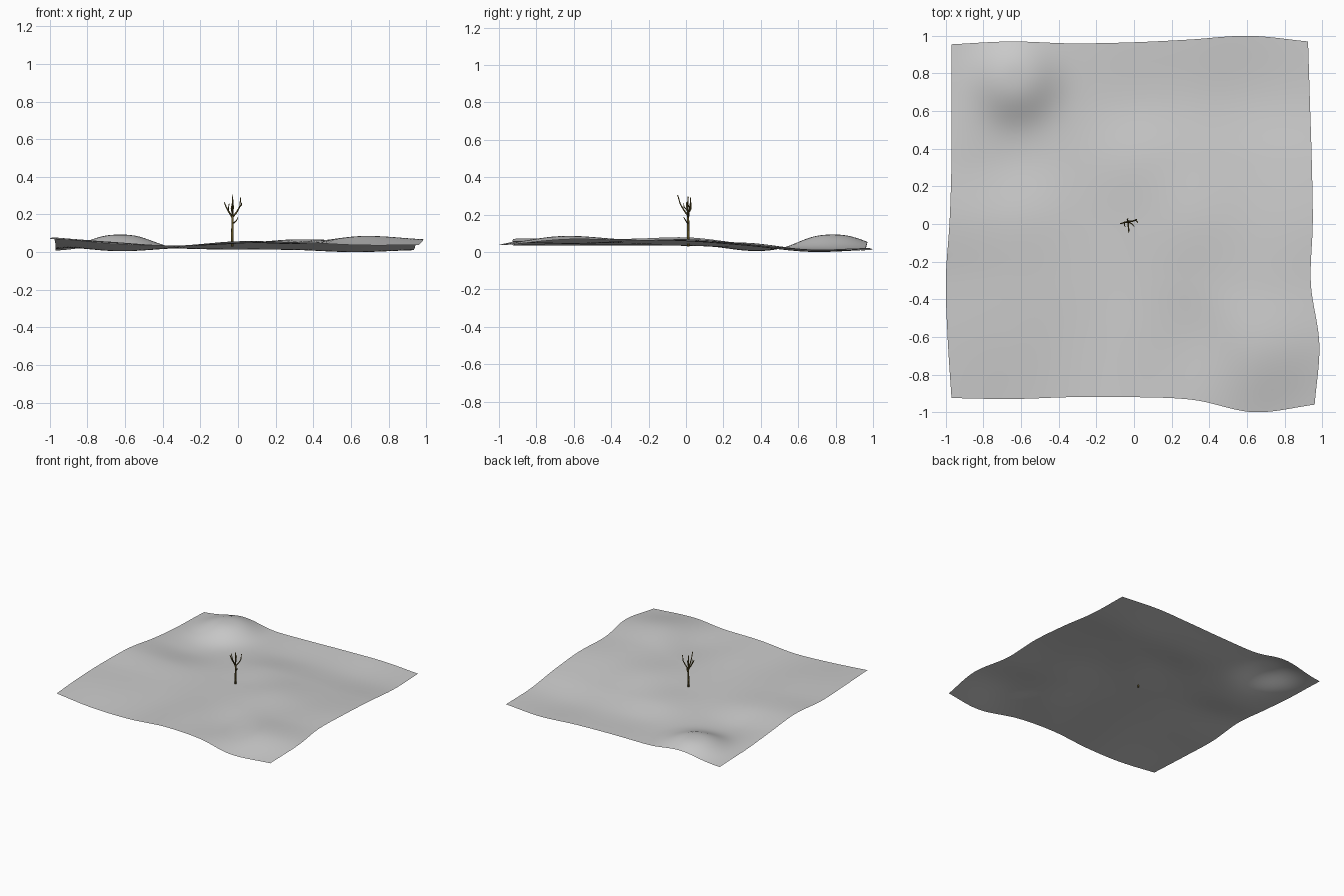
import bpy, bmesh, math
from mathutils import Vector

if "Cube" in bpy.data.objects:
    bpy.data.objects.remove(bpy.data.objects["Cube"])


def material(name, rgb):
    m = bpy.data.materials.new(name)
    m.diffuse_color = (*rgb, 1)
    m.use_nodes = True
    m.node_tree.nodes["Principled BSDF"].inputs["Base Color"].default_value = m.diffuse_color
    return m


SAND = material("pale grey", (0.6, 0.6, 0.6))
BARK = material("dark olive bark", (0.13, 0.095, 0.02))


def spline(v, t):
    """Smooth curve through evenly spaced values, t in 0..1."""
    v = [2 * v[0] - v[1]] + list(v) + [2 * v[-1] - v[-2]]
    s = t * (len(v) - 3)
    i = min(int(s), len(v) - 4)
    f = s - i
    a, b, c, d = v[i:i + 4]
    return b + 0.5 * f * (c - a + f * (2*a - 5*b + 4*c - d + f * (3*(b - c) + d - a)))


def finish(name, bm, mat):
    me = bpy.data.meshes.new(name)
    bm.to_mesh(me)
    bm.free()
    me.materials.append(mat)
    for p in me.polygons:
        p.use_smooth = True
    ob = bpy.data.objects.new(name, me)
    bpy.context.collection.objects.link(ob)
    return ob


# Rolling ground: coarse heights (front row first) and wavy outline
HEIGHTS = [
    [.078, .050, .042, .065, .060, .045, .045],
    [.080, .060, .042, .060, .052, .092, .075],
    [.078, .060, .043, .052, .065, .075, .070],
    [.085, .058, .040, .052, .075, .065, .070],
    [.050, .014, .030, .055, .050, .040, .050],
    [.025, .022, .025, .022, .020, .008, .020],
    [.015, .025, .025, .028, .028, .020, .020],
]
LEFT = [-.97, -.99, -1.0, -.98, -.97, -.97, -.97]
RIGHT = [.96, .985, .94, .95, .945, .935, .925]
FRONT = [-.925, -.93, -.92, -.92, -.935, -1.0, -.96]
BACK = [.955, .97, .96, .965, .98, 1.0, .97]


def ground(u, v):
    x0, x1 = spline(LEFT, v), spline(RIGHT, v)
    y0, y1 = spline(FRONT, u), spline(BACK, u)
    x, y = x0 + (x1 - x0) * u, y0 + (y1 - y0) * v
    z = spline([spline(row, u) for row in HEIGHTS], v)
    # steep mound in the back left
    d2 = (x + .63) ** 2 + (y - .78) ** 2
    z += .077 * math.exp(-(d2 / .045) ** 1.3)
    return Vector((x, y, max(z, 0)))


N = 72
bm = bmesh.new()
grid = [[bm.verts.new(ground(i / N, j / N)) for i in range(N + 1)] for j in range(N + 1)]
low = min(v.co.z for v in bm.verts)
for v in bm.verts:
    v.co.z -= low
for j in range(N):
    for i in range(N):
        bm.faces.new((grid[j][i], grid[j][i + 1], grid[j + 1][i + 1], grid[j + 1][i]))
finish("ground", bm, SAND)


# Bare tree: tapered limbs as chains of points
def limb(name, pts, r0, r1, sides=8):
    bm = bmesh.new()
    pts = [Vector(p) for p in pts]
    rings = []
    for k, p in enumerate(pts):
        t = (pts[min(k + 1, len(pts) - 1)] - pts[max(k - 1, 0)]).normalized()
        a = t.cross(Vector((.3, 1, 0))).normalized()
        b = t.cross(a)
        r = r0 + (r1 - r0) * k / (len(pts) - 1)
        rings.append([bm.verts.new(p + r * (a * math.cos(q) + b * math.sin(q)))
                      for q in (2 * math.pi * s / sides for s in range(sides))])
    for lo, hi in zip(rings, rings[1:]):
        for s in range(sides):
            n = (s + 1) % sides
            bm.faces.new((lo[s], lo[n], hi[n], hi[s]))
    bm.faces.new(rings[0])
    bm.faces.new(rings[-1])
    bmesh.ops.recalc_face_normals(bm, faces=bm.faces[:])
    finish(name, bm, BARK)


limb("trunk", [(-.03, .012, .03), (-.03, .012, .10), (-.029, .012, .16), (-.03, .01, .20)], .0075, .0055)
limb("centre_branch", [(-.03, .01, .195), (-.026, .008, .24), (-.03, .012, .295)], .0055, .003)
limb("left_branch", [(-.03, .012, .185), (-.052, .008, .22), (-.064, .004, .242), (-.073, .002, .265)], .005, .0025)
limb("right_branch", [(-.03, .012, .185), (-.005, .016, .215), (.01, .022, .245), (.014, .025, .29)], .005, .0025)
limb("front_branch", [(-.03, .01, .195), (-.03, -.012, .225), (-.028, -.03, .255), (-.028, -.045, .305)], .005, .0025)
limb("back_branch", [(-.03, .012, .205), (-.036, .026, .23), (-.03, .028, .265)], .004, .002)
limb("low_right_twig", [(-.03, .012, .15), (-.01, .0, .165), (.0, -.012, .185)], .004, .002)
limb("right_twig", [(.007, .02, .237), (.018, .012, .25), (.019, .008, .262)], .003, .002)
limb("left_twig", [(-.052, .008, .22), (-.05, -.01, .24), (-.047, -.013, .258)], .003, .002)
